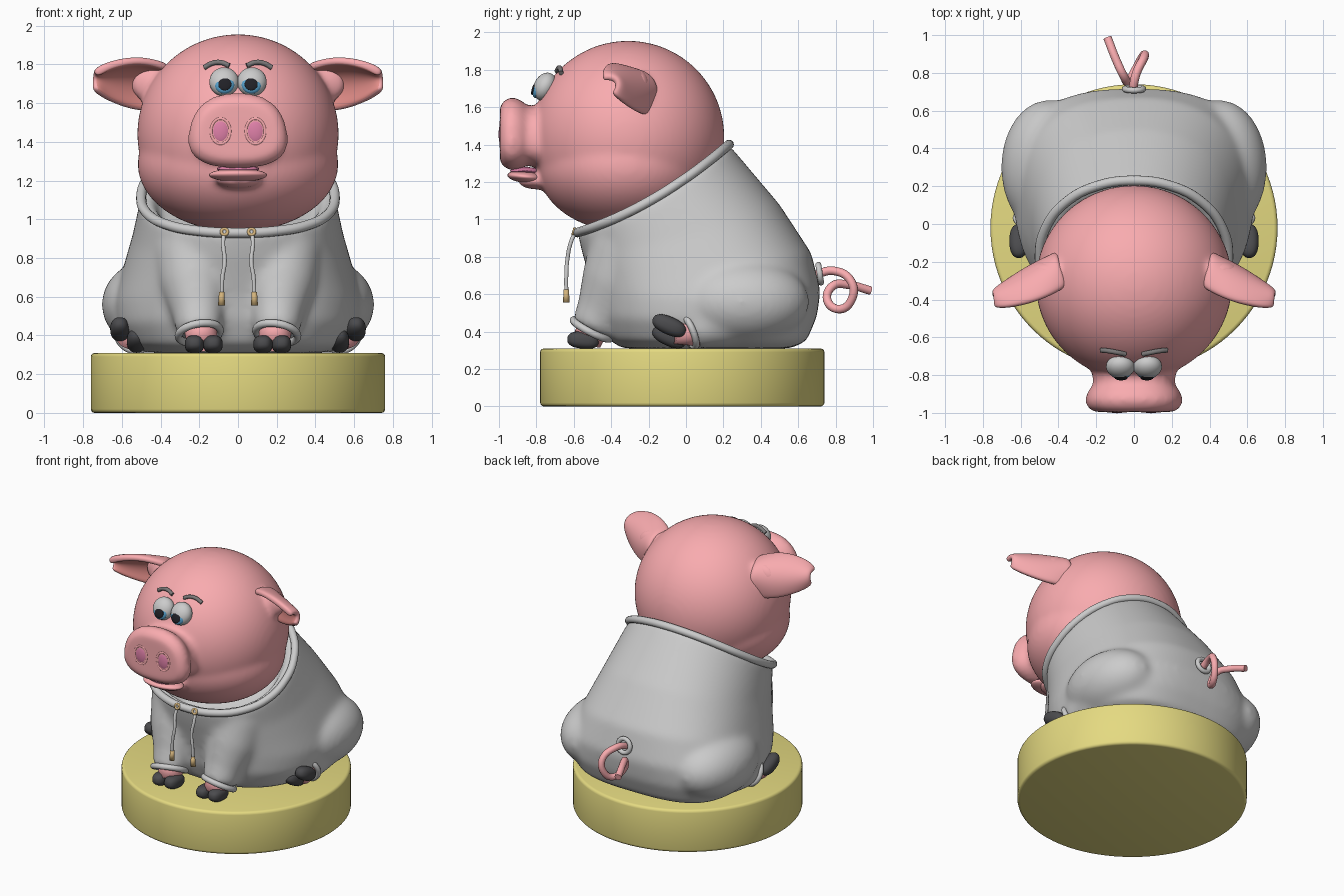
import bpy, bmesh, math
from mathutils import Vector

if "Cube" in bpy.data.objects:
    bpy.data.objects.remove(bpy.data.objects["Cube"])


def mat(name, rgb):
    m = bpy.data.materials.new(name)
    m.diffuse_color = (*rgb, 1)
    m.use_nodes = True
    m.node_tree.nodes["Principled BSDF"].inputs["Base Color"].default_value = m.diffuse_color
    return m


PINK = mat("pink_skin", (0.95, 0.41, 0.43))
INNER = mat("inner_ear", (0.8, 0.28, 0.26))
ROSE = mat("rose", (0.75, 0.22, 0.4))
OLIVE = mat("olive", (0.78, 0.7, 0.22))
DARK = mat("dark_hoof", (0.07, 0.07, 0.075))
BLUE = mat("blue", (0.1, 0.38, 0.65))
BLACK = mat("black", (0.015, 0.015, 0.02))
BROW = mat("brow_grey", (0.2, 0.19, 0.19))
TAN = mat("tan", (0.65, 0.45, 0.2))


def spow(v, p):
    return math.copysign(abs(v) ** p, v)


def finish(name, bm, m=None):
    me = bpy.data.meshes.new(name)
    bm.to_mesh(me)
    bm.free()
    me.polygons.foreach_set("use_smooth", [True] * len(me.polygons))
    ob = bpy.data.objects.new(name, me)
    bpy.context.collection.objects.link(ob)
    if m:
        me.materials.append(m)
    return ob


def ball(name, loc, size, m=None, rx=0.0, power=1.0, seg=32):
    bm = bmesh.new()
    bmesh.ops.create_uvsphere(bm, u_segments=seg, v_segments=seg * 5 // 8, radius=1)
    for v in bm.verts:
        v.co = [spow(c, power) for c in v.co]
    ob = finish(name, bm, m)
    ob.location, ob.scale, ob.rotation_euler = loc, size, (rx, 0, 0)
    return ob


def loft(name, rings, m=None):
    bm = bmesh.new()
    vs = [[bm.verts.new(p) for p in r] for r in rings]
    n = len(rings[0])
    for a, b in zip(vs, vs[1:]):
        for i in range(n):
            bm.faces.new((a[i], a[(i + 1) % n], b[(i + 1) % n], b[i]))
    bm.faces.new(vs[0][::-1])
    bm.faces.new(vs[-1])
    bmesh.ops.recalc_face_normals(bm, faces=bm.faces)
    return finish(name, bm, m)


def circle(c, axis, r, n=16):
    q = Vector(axis).to_track_quat('Z', 'Y')
    return [Vector(c) + q @ Vector((r * math.cos(2 * math.pi * i / n),
                                    r * math.sin(2 * math.pi * i / n), 0)) for i in range(n)]


def limb(name, pts, m=None):
    # tapered tube through (x, y, z, radius) points
    P = [Vector(p[:3]) for p in pts]
    last = len(P) - 1
    return loft(name, [circle(P[i], P[min(i + 1, last)] - P[max(i - 1, 0)], pts[i][3], 24)
                       for i in range(len(P))], m)


def tube(name, pts, r, m=None, cyclic=False):
    cu = bpy.data.curves.new(name, 'CURVE')
    cu.dimensions = '3D'
    cu.bevel_depth, cu.bevel_resolution, cu.resolution_u = r, 4, 6
    cu.use_fill_caps = True
    sp = cu.splines.new('BEZIER')
    sp.bezier_points.add(len(pts) - 1)
    for bp, p in zip(sp.bezier_points, pts):
        bp.co = p
        bp.handle_left_type = bp.handle_right_type = 'AUTO'
    sp.use_cyclic_u = cyclic
    ob = bpy.data.objects.new(name, cu)
    bpy.context.collection.objects.link(ob)
    if m:
        cu.materials.append(m)
    return ob


def fuse(name, obs, iterations):
    # join overlapping volumes and melt them into one smooth skin
    bpy.ops.object.select_all(action='DESELECT')
    for o in obs:
        o.select_set(True)
    bpy.context.view_layer.objects.active = obs[0]
    bpy.ops.object.join()
    ob = obs[0]
    ob.name = name
    bpy.ops.object.transform_apply(location=True, rotation=True, scale=True)
    r = ob.modifiers.new("remesh", 'REMESH')
    r.mode, r.voxel_size, r.use_smooth_shade = 'VOXEL', 0.016, True
    s = ob.modifiers.new("smooth", 'SMOOTH')
    s.factor, s.iterations = 0.5, iterations
    return ob


# round base
bm = bmesh.new()
bmesh.ops.create_cone(bm, cap_ends=True, segments=96, radius1=0.76, radius2=0.76, depth=0.31)
bmesh.ops.translate(bm, verts=bm.verts, vec=(0, -0.02, 0.155))
base = finish("base", bm, OLIVE)
bv = base.modifiers.new("bevel", 'BEVEL')
bv.width, bv.segments, bv.limit_method = 0.02, 3, 'ANGLE'


# hoodie torso: tilted rings from seat to neck opening
def torso_ring(yf, zf, yb, zb, hw, k, n=64):
    e, skew, out = 2 / (3.0 - 0.9 * k), 0.17 * (1 - k), []
    for i in range(n):
        t = 2 * math.pi * i / n
        c = spow(math.cos(t), e)
        f = (1 - c) / 2
        z = zf + (zb - zf) * f - 0.055 * k * 4 * f * (1 - f)
        out.append(Vector((hw * spow(math.sin(t), e) * (1 - skew * math.cos(t)),
                           yf + (yb - yf) * f, z)))
    return out


levels = [(-0.34, .31, .56, .31, .47), (-0.42, .36, .645, .35, .56), (-0.47, .48, .70, .48, .63),
          (-0.49, .60, .72, .62, .635), (-0.525, .72, .67, .82, .595),
          (-0.555, .82, .50, 1.08, .545), (-0.58, .93, .23, 1.40, .50)]
rings = [torso_ring(*lv, i / 6) for i, lv in enumerate(levels)]
neck = rings[-1]
mid = sum(neck, Vector()) / len(neck)
lip = [mid + (p - mid) * 0.88 for p in neck]
rings += [lip, [mid + (p - mid) * 0.9 - Vector((0, 0, 0.1)) for p in lip]]
parts = [loft("hoodie", rings)]
for s in (1, -1):
    parts += [
        limb("sleeve", [(s * .23, -.31, .84, .21), (s * .22, -.38, .66, .185),
                        (s * .205, -.455, .51, .135), (s * .2, -.505, .41, .115)]),
        limb("trouser", [(s * .45, .3, .52, .2), (s * .5, .15, .45, .15), (s * .535, .02, .40, .095)]),
        ball("thigh", (s * .45, .30, .56), (.255, .36, .23))]
fuse("hoodie", parts, 30)
tube("collar", neck[::4], 0.026, None, True)

# head with cheeks, snout and chin
snout = []
for y, w, zb, zt in [(-.68, .24, 1.25, 1.61), (-.78, .22, 1.28, 1.60), (-.85, .21, 1.29, 1.61),
                     (-.885, .24, 1.27, 1.64), (-.93, .255, 1.262, 1.655),
                     (-.97, .245, 1.275, 1.64), (-.995, .205, 1.31, 1.605)]:
    ring = []
    for i in range(40):
        t = 2 * math.pi * i / 40
        sn = spow(math.sin(t), 0.8)
        ring.append((w * spow(math.cos(t), 0.8) * (1 - 0.14 * sn), y, (zb + zt) / 2 + (zt - zb) / 2 * sn))
    snout.append(ring)
head = [ball("head", (0, -.31, 1.44), (.52, .515, .515), PINK, seg=96),
        ball("cheeks", (0, -.325, 1.285), (.518, .47, .35), PINK, seg=96),
        loft("snout", snout, PINK), ball("chin", (0, -.80, 1.205), (.12, .10, .045), PINK)]
head += [ball("ear_root", (s * .44, -.25, 1.70), (.12, .06, .10), PINK) for s in (1, -1)]
fuse("head", head, 14)
ball("lower_lip", (0, -.86, 1.228), (.15, .095, .033), PINK, -0.1)
ball("mouth", (0, -.86, 1.26), (.11, .08, .02), ROSE)

# cupped ears
U, V = Vector((.365, -.15, .035)), Vector((0, -.55, .83))
N = U.cross(V).normalized()
heights = [.105, .125, .138, .138, .128, .108, .08, .03]
bm = bmesh.new()
grid = []
for i, h in enumerate(heights):
    u = i / 7
    row = []
    for j in range(9):
        v = j / 4 - 1
        cup = 0.105 * (1 - v * v) * (1 - 0.6 * u)
        row.append(bm.verts.new(Vector((.36, -.275, 1.67)) + U * u + V * h * v - N * cup))
    grid.append(row)
for a, b in zip(grid, grid[1:]):
    for j in range(8):
        bm.faces.new((a[j], b[j], b[j + 1], a[j + 1]))
ears = finish("ears", bm, INNER)
ears.data.materials.append(PINK)
so = ears.modifiers.new("thickness", 'SOLIDIFY')
so.thickness, so.offset, so.material_offset, so.material_offset_rim = 0.045, -1, 1, 1
ears.modifiers.new("mirror", 'MIRROR').use_mirror_merge = False
sub = ears.modifiers.new("subdivide", 'SUBSURF')
sub.levels = sub.render_levels = 2

for s in (1, -1):
    side = "left" if s > 0 else "right"
    # face details
    ball("nostril_" + side, (s * .09, -.986, 1.455), (.046, .016, .062), ROSE)
    tube("nostril_rim_" + side, [(s * .09 + .049 * math.cos(a * math.pi / 6), -.989,
                                  1.455 + .065 * math.sin(a * math.pi / 6)) for a in range(12)],
         .009, PINK, True)
    ball("eye_" + side, (s * .072, -.755, 1.71), (.076, .058, .078), None, -0.45)
    ball("iris_" + side, (s * .07, -.792, 1.70), (.053, .026, .053), BLUE, -0.3)
    ball("pupil_" + side, (s * .068, -.814, 1.698), (.034, .01, .034), BLACK, -0.3)
    tube("eyebrow_" + side, [(s * .045, -.69, 1.793), (s * .09, -.68, 1.81),
                             (s * .135, -.672, 1.805), (s * .175, -.668, 1.783)], 0.013, BROW)

    # front feet
    tube("front_cuff_" + side, circle((s * .2, -.505, .412), (s * -.15, -.45, -.87), .108), .02, None, True)
    limb("front_ankle_" + side, [(s * .2, -.48, .46, .085), (s * .18, -.53, .35, .08)], PINK)
    # hind feet
    tube("hind_cuff_" + side, circle((s * .535, .012, .405), (s * .25, -.9, -.4), .092), .018, None, True)
    limb("hind_ankle_" + side, [(s * .53, .08, .39, .07), (s * .565, -.06, .40, .066)], PINK)
    for k in (1, -1):
        ball("front_hoof_" + side, (s * (.177 + k * .048), -.55, .354), (.05, .085, .045), DARK, -0.1, .8)
        ball("hind_hoof_" + side, (s * (.567 + k * .043), -.09, .402 + k * .03),
             (.05, .095, .048), DARK, -0.42, .85)

    # drawstrings
    x = s * .07
    tube("eyelet_" + side, circle((x, -.6, .935), (0, -1, .3), .016), .008, TAN, True)
    tube("drawstring_" + side, [(x, -.59, .935), (x * 1.1, -.615, .88), (x * .98, -.635, .78),
                                (x * 1.15, -.64, .70), (x * 1.2, -.64, .61)], .011)
    limb("string_tip_" + side, [(x * 1.2, -.64, .625, .014), (x * 1.22, -.64, .555, .018)], TAN)

# curly tail and its opening
tube("tail_opening", circle((0, .715, .71), (0, 1, .15), .048), .016, None, True)
tube("tail", [(-.01, .68, .70), (.01, .79, .725), (.055, .885, .665), (.045, .885, .57), (.01, .82, .52),
              (-.03, .755, .57), (-.055, .785, .645), (-.095, .87, .65), (-.14, .985, .62)], .023, PINK)
